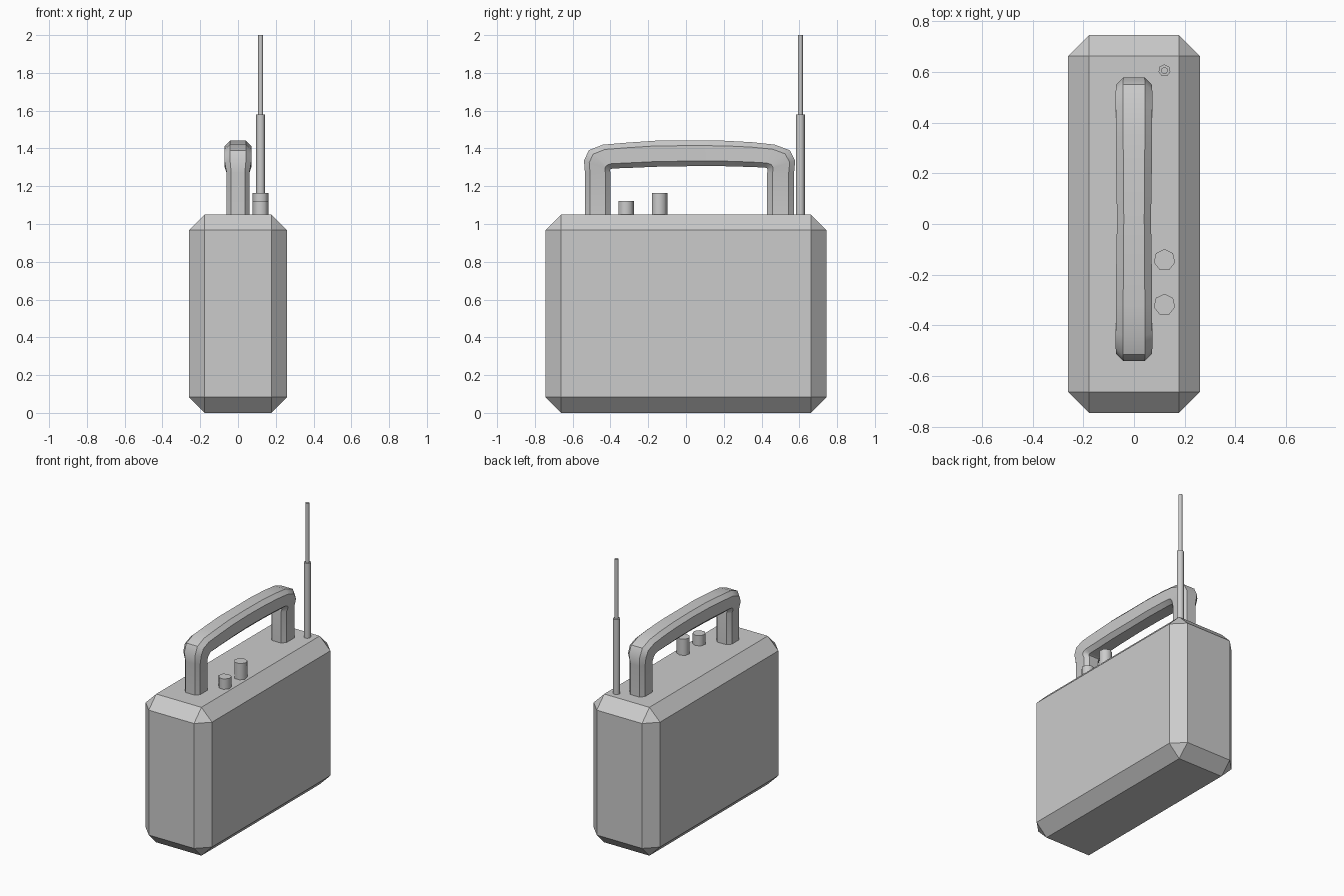
import bpy, bmesh, math
from mathutils import Vector

if "Cube" in bpy.data.objects:
    bpy.data.objects.remove(bpy.data.objects["Cube"])


def make_object(name, bm, smooth=None):
    bmesh.ops.recalc_face_normals(bm, faces=bm.faces)
    mesh = bpy.data.meshes.new(name)
    bm.to_mesh(mesh)
    bm.free()
    obj = bpy.data.objects.new(name, mesh)
    bpy.context.collection.objects.link(obj)
    if smooth:
        bpy.ops.object.select_all(action='DESELECT')
        bpy.context.view_layer.objects.active = obj
        obj.select_set(True)
        bpy.ops.object.shade_smooth_by_angle(angle=math.radians(smooth))
    return obj


def loft(name, rings, smooth=None):
    """Skin equal-sized rings of points and cap both ends."""
    bm = bmesh.new()
    loops = [[bm.verts.new(p) for p in ring] for ring in rings]
    n = len(loops[0])
    for a, b in zip(loops, loops[1:]):
        for i in range(n):
            j = (i + 1) % n
            bm.faces.new((a[i], a[j], b[j], b[i]))
    bm.faces.new(loops[0])
    bm.faces.new(loops[-1])
    return make_object(name, bm, smooth)


def turned(name, x, y, profile, sides=7):
    """Stack of (radius, z) rings around a vertical axis."""
    rings = []
    for r, z in profile:
        angles = [math.pi / 2 + math.tau * i / sides for i in range(sides)]
        rings.append([(x + r * math.cos(t), y + r * math.sin(t), z) for t in angles])
    return loft(name, rings, 55)


# Body: box with wide single-step chamfers
bm = bmesh.new()
bmesh.ops.create_cube(bm, size=1)
for v in bm.verts:
    v.co = Vector((v.co.x * 0.52, v.co.y * 1.49, (v.co.z + 0.5) * 1.05))
bmesh.ops.bevel(bm, geom=list(bm.edges), offset=0.083, offset_type='OFFSET',
                segments=1, profile=0.5, affect='EDGES')
make_object("radio_body", bm)

# Handle: each ring is (inner y, inner z, outer y, outer z, half width)
handle = [
    (-0.400, 1.04, -0.535, 1.04, 0.060),
    (-0.400, 1.27, -0.535, 1.27, 0.060),
    (-0.402, 1.288, -0.540, 1.335, 0.070),
    (-0.395, 1.292, -0.515, 1.390, 0.072),
    (-0.385, 1.294, -0.440, 1.420, 0.072),
    (-0.300, 1.297, -0.320, 1.430, 0.071),
    (-0.160, 1.303, -0.160, 1.441, 0.070),
    (0.020, 1.306, 0.020, 1.442, 0.067),
    (0.200, 1.306, 0.200, 1.441, 0.070),
    (0.340, 1.302, 0.350, 1.433, 0.071),
    (0.415, 1.299, 0.470, 1.420, 0.072),
    (0.427, 1.296, 0.550, 1.390, 0.072),
    (0.432, 1.290, 0.578, 1.335, 0.070),
    (0.430, 1.27, 0.572, 1.27, 0.060),
    (0.430, 1.04, 0.572, 1.04, 0.060),
]
octagon = [(-1, -.6), (-.6, -1), (.6, -1), (1, -.6),
           (1, .6), (.6, 1), (-.6, 1), (-1, .6)]
rings = []
for iy, iz, oy, oz, w in handle:
    rings.append([(u * w,
                   (iy + oy) / 2 + v * (oy - iy) / 2,
                   (iz + oz) / 2 + v * (oz - iz) / 2) for u, v in octagon])
loft("carry_handle", rings, 40)

# Control knobs and two-stage aerial
turned("short_knob", 0.12, -0.318, [(0.043, 1.04), (0.043, 1.123)])
turned("tall_knob", 0.12, -0.142, [(0.043, 1.04), (0.043, 1.165)])
turned("antenna", 0.12, 0.605,
       [(0.024, 1.045), (0.024, 1.58), (0.014, 1.58), (0.014, 2.0)])
